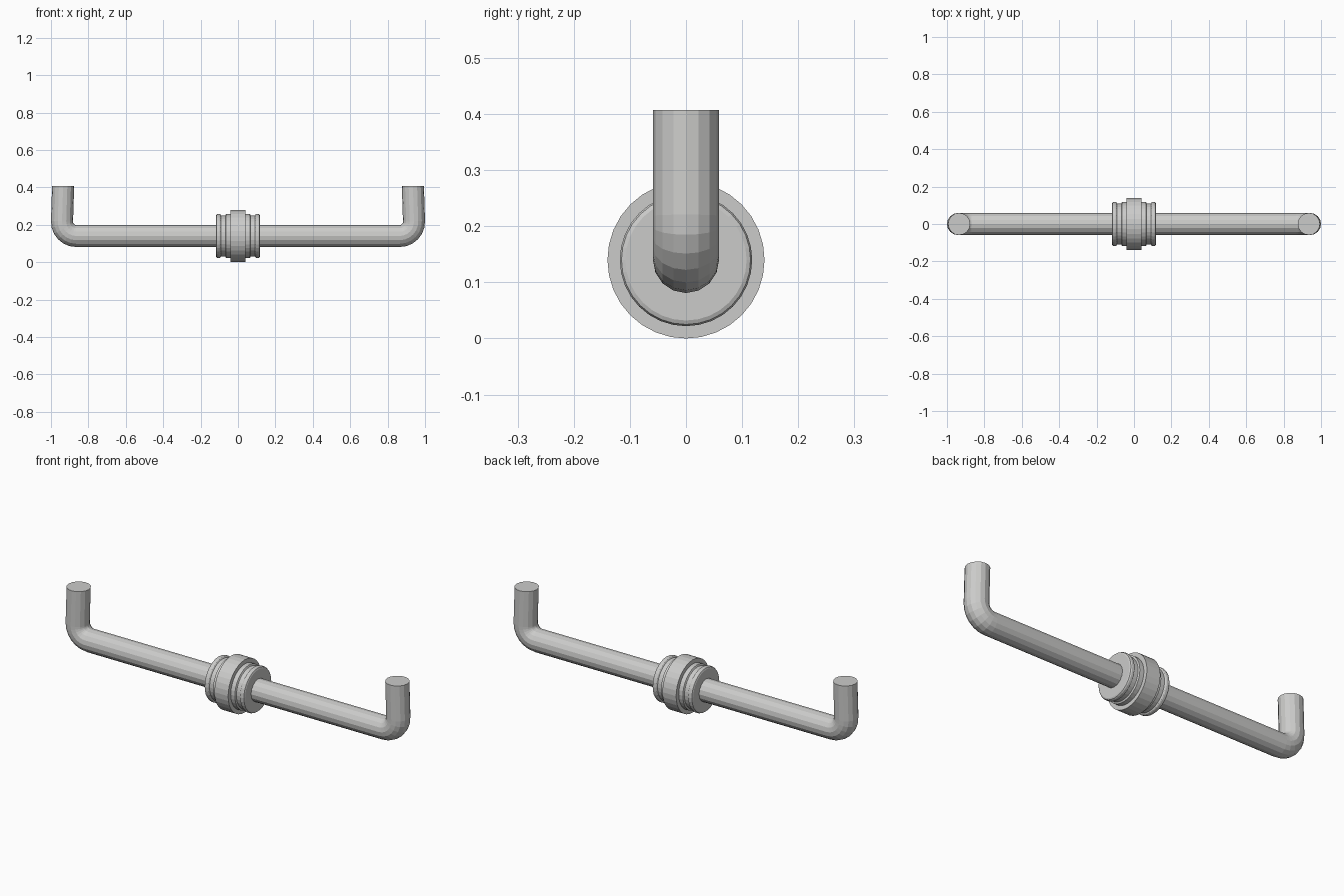
import bpy, bmesh, math
from mathutils import Vector

if "Cube" in bpy.data.objects:
    bpy.data.objects.remove(bpy.data.objects["Cube"])

AXIS_Z = 0.14
grey = bpy.data.materials.new("light grey metal")
grey.diffuse_color = (0.6, 0.6, 0.59, 1)
grey.use_nodes = True
grey.node_tree.nodes["Principled BSDF"].inputs["Base Color"].default_value = grey.diffuse_color


def skin_rings(name, rings):
    """Bridge a list of point rings into a closed tube with end caps."""
    bm = bmesh.new()
    loops = [[bm.verts.new(p) for p in ring] for ring in rings]
    n = len(loops[0])
    for a, b in zip(loops, loops[1:]):
        for i in range(n):
            j = (i + 1) % n
            bm.faces.new((a[i], a[j], b[j], b[i]))
    bm.faces.new(loops[0])
    bm.faces.new(loops[-1])
    bmesh.ops.recalc_face_normals(bm, faces=bm.faces)
    mesh = bpy.data.meshes.new(name)
    bm.to_mesh(mesh)
    bm.free()
    mesh.materials.append(grey)
    obj = bpy.data.objects.new(name, mesh)
    bpy.context.collection.objects.link(obj)
    return obj


def circle(centre, side, radius, n):
    """Ring of points spanned by the y axis and a vector in the xz plane."""
    y = Vector((0, 1, 0))
    return [centre + radius * (math.cos(t) * side + math.sin(t) * y)
            for t in (2 * math.pi * i / n for i in range(n))]


# Bent pipe: right half path as (x, z, angle of the outward side vector)
R, BEND, BX, BZ = 0.059, 0.076, 0.865, AXIS_Z + 0.076
half = []
for k in range(7):
    a = math.radians(-90 + 92 * k / 6)
    half.append((BX + BEND * math.cos(a), BZ + BEND * math.sin(a), a))
half.append((0.935, 0.407, 0))
right = [circle(Vector((x, 0, z)), Vector((math.cos(a), 0, math.sin(a))), R, 16)
         for x, z, a in half]
left = [[Vector((-p.x, p.y, p.z)) for p in ring] for ring in reversed(right)]
skin_rings("bent_pipe", left + right)

# Turned collar: half profile as (x, radius), mirrored about the middle
prof = [(0.04, 0.14), (0.04, 0.118), (0.064, 0.118), (0.068, 0.11), (0.09, 0.11),
        (0.094, 0.116), (0.099, 0.118), (0.109, 0.118), (0.115, 0.115), (0.118, 0.108)]
full = [(-x, r) for x, r in reversed(prof)] + prof
skin_rings("collar", [circle(Vector((x, 0, AXIS_Z)), Vector((0, 0, 1)), r, 32)
                      for x, r in full])
